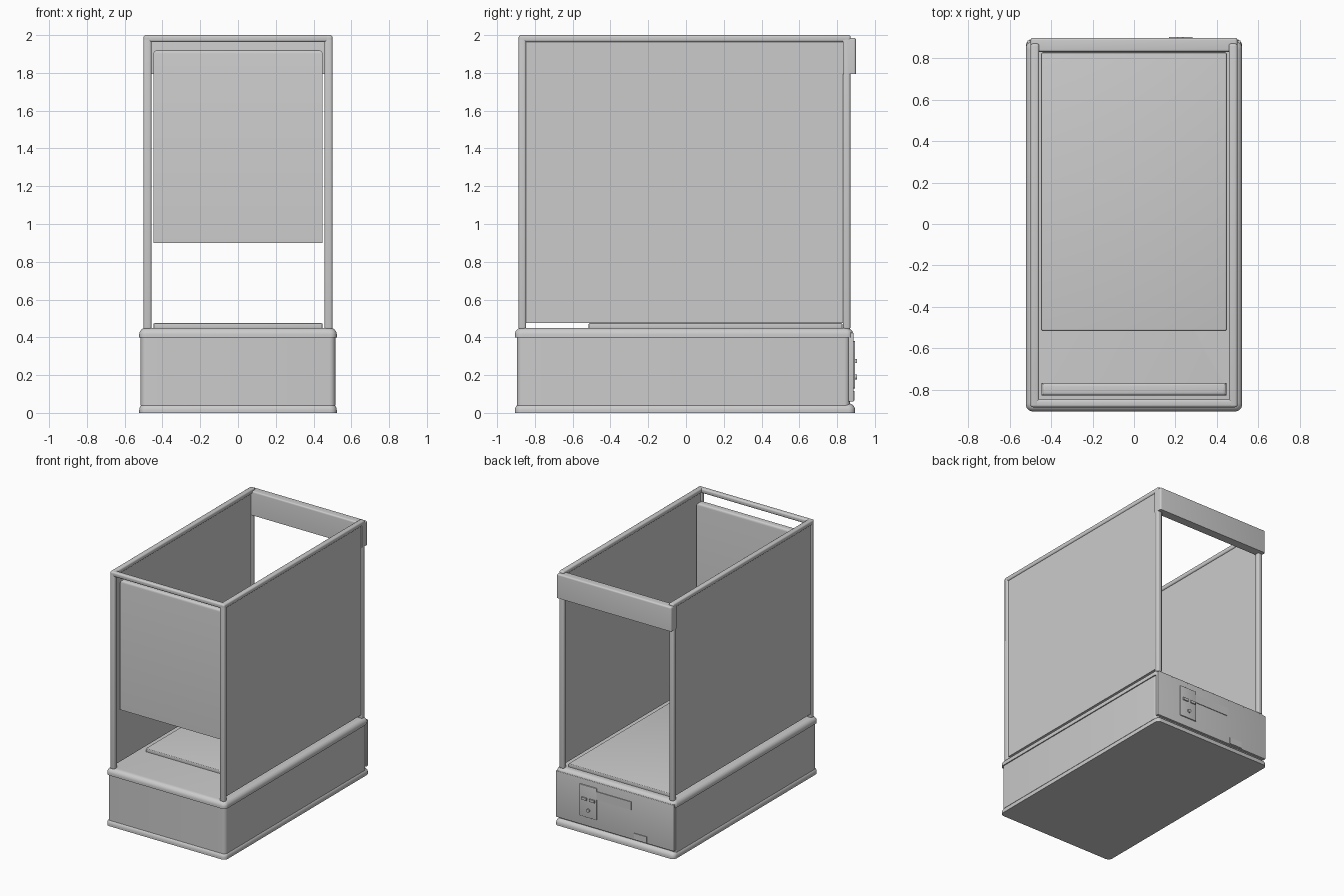
import bpy, bmesh, math

if "Cube" in bpy.data.objects:
    bpy.data.objects.remove(bpy.data.objects["Cube"])

grey = bpy.data.materials.new("light_grey")
grey.diffuse_color = (0.6, 0.6, 0.6, 1)
grey.use_nodes = True
grey.node_tree.nodes["Principled BSDF"].inputs["Base Color"].default_value = grey.diffuse_color


def finish(name, bm, smooth=True):
    bmesh.ops.recalc_face_normals(bm, faces=bm.faces)
    me = bpy.data.meshes.new(name)
    bm.to_mesh(me)
    bm.free()
    me.materials.append(grey)
    ob = bpy.data.objects.new(name, me)
    bpy.context.collection.objects.link(ob)
    if smooth:
        bpy.ops.object.select_all(action='DESELECT')
        ob.select_set(True)
        bpy.context.view_layer.objects.active = ob
        bpy.ops.object.shade_smooth_by_angle(angle=math.radians(35))
    return ob


def box(name, x, y, z, bevel=0.0, pick=None):
    """Box from ranges; bevels every edge, or only those passing pick(edge)."""
    bm = bmesh.new()
    bmesh.ops.create_cube(bm, size=1)
    for v in bm.verts:
        for i, (a, b) in enumerate((x, y, z)):
            v.co[i] = (a + b) / 2 + v.co[i] * (b - a)
    if bevel:
        edges = [e for e in bm.edges if pick is None or pick(e)]
        bmesh.ops.bevel(bm, geom=edges, offset=bevel, segments=4,
                        profile=0.5, affect='EDGES')
    return finish(name, bm, bool(bevel))


def rounded_stack(name, hx, y0, y1, r, levels):
    """Rounded rectangle lofted through (height, inset) levels."""
    bm = bmesh.new()
    rings = []
    for z, d in levels:
        ring = []
        rr = max(r - d * 0.5, 0.01)
        for k, (sx, yc) in enumerate(((1, y1), (-1, y1), (-1, y0), (1, y0))):
            sy = 1 if k < 2 else -1
            cx, cy = sx * (hx - d - rr), yc - sy * (d + rr)
            for j in range(7):
                a = math.pi / 2 * (k + j / 6)
                ring.append(bm.verts.new((cx + rr * math.cos(a), cy + rr * math.sin(a), z)))
        rings.append(ring)
    n = len(rings[0])
    for a, b in zip(rings, rings[1:]):
        for i in range(n):
            bm.faces.new((a[i], a[(i + 1) % n], b[(i + 1) % n], b[i]))
    bm.faces.new(rings[0])
    bm.faces.new(rings[-1])
    return finish(name, bm)


# Base: body with a rounded flange below and above
def flange(z0):
    arc = [(z0 + 0.015 + 0.035 * math.sin(t), 0.035 * (1 - math.cos(t)))
           for t in (math.pi / 2 * i / 6 for i in range(7))]
    return [(z0, 0)] + arc

rounded_stack("base_body", 0.515, -0.895, 0.868, 0.03, [(0.04, 0), (0.41, 0)])
rounded_stack("base_foot_flange", 0.523, -0.906, 0.895, 0.035, flange(0.0))
rounded_stack("base_top_flange", 0.523, -0.906, 0.885, 0.035, flange(0.40))

# Rear service plate with control panel, recessed-look strip and inlet
box("rear_plate", (-0.515, 0.515), (0.86, 0.887), (0.06, 0.425), 0.004)
box("rear_control_panel", (0.155, 0.305), (0.88, 0.895), (0.13, 0.38), 0.003)
box("rear_display_strip", (-0.145, 0.155), (0.88, 0.892), (0.29, 0.355))
box("rear_inlet", (-0.28, -0.17), (0.88, 0.892), (0.065, 0.115))
for i, x in enumerate((0.19, 0.26)):
    box(f"rear_switch_{i + 1}", (x - 0.022, x + 0.022), (0.89, 0.904), (0.265, 0.285))
bm = bmesh.new()
bmesh.ops.create_cone(bm, cap_ends=True, segments=20, radius1=0.014, radius2=0.014, depth=0.016)
for v in bm.verts:
    px, py, pz = v.co
    v.co = (0.225 + px, 0.897 + pz, 0.19 + py)
finish("rear_knob", bm)

# Corner posts, long rails and side panels, mirrored left to right
for s, side in ((-1, "left"), (1, "right")):
    xr = sorted((s * 0.458, s * 0.5))
    for y0, end in ((-0.886, "front"), (0.83, "back")):
        box(f"{end}_post_{side}", xr, (y0, y0 + 0.04), (0.44, 1.99), 0.012)
    box(f"top_rail_{side}", xr, (-0.886, 0.872), (1.963, 2.0), 0.012)
    box(f"side_panel_{side}", sorted((s * 0.468, s * 0.492)), (-0.86, 0.845), (0.475, 1.98))

# Front top rail and rear header
box("front_top_rail", (-0.5, 0.5), (-0.886, -0.847), (1.963, 2.0), 0.012)
box("rear_header", (-0.5, 0.5), (0.832, 0.9), (1.795, 1.985), 0.012,
    lambda e: all(v.co.z > 1.9 for v in e.verts)
    or (all(v.co.y > 0.89 for v in e.verts) and abs(e.verts[0].co.z - e.verts[1].co.z) > 0.1))

# Hanging front panel with rounded top, and raised floor plate
box("front_panel", (-0.447, 0.447), (-0.83, -0.768), (0.9, 1.92), 0.018,
    lambda e: all(v.co.z > 1.5 for v in e.verts))
box("floor_plate", (-0.447, 0.447), (-0.515, 0.828), (0.445, 0.475), 0.006)
